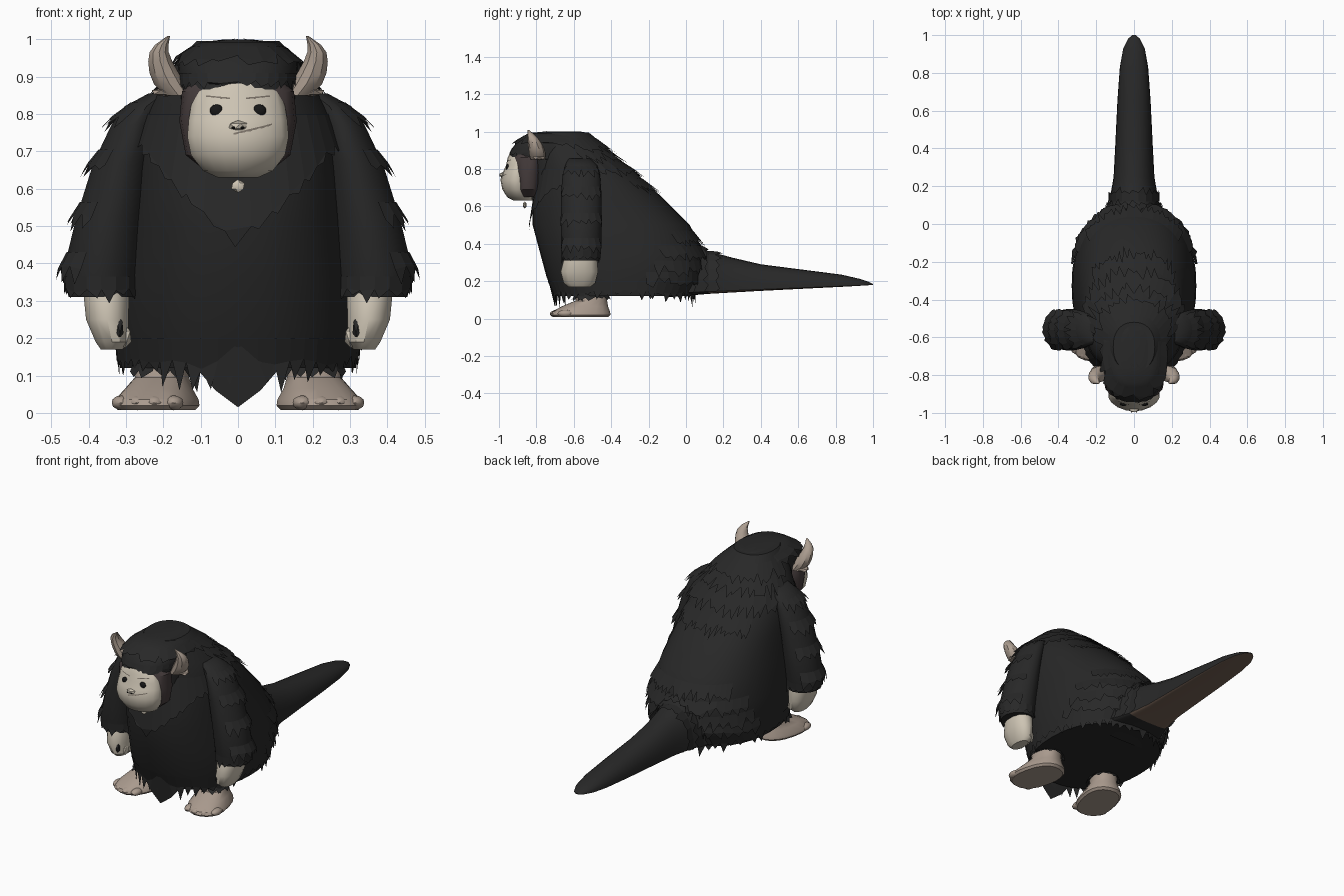
import bpy, bmesh, math, random
from mathutils import Vector, Matrix

random.seed(4)
if "Cube" in bpy.data.objects:
    bpy.data.objects.remove(bpy.data.objects["Cube"])


def material(name, *rgb):
    m = bpy.data.materials.new(name)
    m.use_nodes = True
    m.diffuse_color = (*rgb, 1)
    bsdf = m.node_tree.nodes["Principled BSDF"]
    bsdf.inputs["Base Color"].default_value = (*rgb, 1)
    bsdf.inputs["Roughness"].default_value = 0.9
    return m


FUR = material("black fur", .021, .021, .021)
CREAM = material("cream skin", .62, .56, .46)
FOOT = material("pinkish foot skin", .4, .325, .27)
HORN = material("horn beige", .42, .345, .285)
CHEEK = material("dark cheek", .06, .045, .045)
UNDER = material("brown tail underside", .17, .115, .085)
DARK = material("eye black", .008, .008, .008)
CREASE = material("mouth crease", .2, .17, .14)


def make(name, bm, mats, mirror=False, smooth=True):
    mesh = bpy.data.meshes.new(name)
    bm.to_mesh(mesh)
    bm.free()
    ob = bpy.data.objects.new(name, mesh)
    bpy.context.collection.objects.link(ob)
    for m in mats:
        mesh.materials.append(m)
    if smooth:
        bpy.ops.object.select_all(action='DESELECT')
        ob.select_set(True)
        bpy.context.view_layer.objects.active = ob
        bpy.ops.object.shade_smooth_by_angle(angle=math.radians(35))
    if mirror:
        ob.modifiers.new("Mirror", 'MIRROR').use_mirror_merge = False
    return ob


def surf(table, z, t, out=0, p=1):
    """Point on a stacked cross-section; t = 0 is the front, growing to the left.
    Table rows: height, centre x, centre y, half width, half depth."""
    z0 = min(max(z, table[0][0]), table[-1][0])
    for a, b in zip(table, table[1:]):
        if z0 <= b[0]:
            break
    f = (z0 - a[0]) / (b[0] - a[0])
    cx, cy, hx, hy = [u + (v - u) * f for u, v in zip(a[1:], b[1:])]
    s, c = math.sin(t), math.cos(t)
    sx, sy = math.copysign(abs(s) ** p, s), math.copysign(abs(c) ** p, c)
    return Vector((cx + (hx + out) * sx, cy - (hy + out) * sy, z))


def loft(name, table, mats, p=1, n=20, xf=None, mirror=False, smooth=True, rule=None):
    bm = bmesh.new()
    rings = []
    for row in table:
        pts = [surf(table, row[0], 2 * math.pi * i / n, 0, p) for i in range(n)]
        rings.append([bm.verts.new(xf(q) if xf else q) for q in pts])
    for a, b in zip(rings, rings[1:]):
        for i in range(n):
            j = (i + 1) % n
            bm.faces.new((a[i], a[j], b[j], b[i]))
    bm.faces.new(rings[0][::-1])
    bm.faces.new(rings[-1])
    bmesh.ops.recalc_face_normals(bm, faces=bm.faces)
    if rule:
        for f in bm.faces:
            f.material_index = rule(f)
    return make(name, bm, mats, mirror, smooth)


def fringe(name, fn, t0, t1, n, mirror=False, mat=FUR, rough=.2):
    """Jagged fur layer; fn(t, s) has s = 0 at the roots, 1 at the valleys, more at tips."""
    bm = bmesh.new()
    ts = [t0 + (t1 - t0) * i / n for i in range(n + 1)]
    top = [bm.verts.new(fn(t, 0)) for t in ts]
    low = [bm.verts.new(fn(t, 1 + random.uniform(-rough, rough))) for t in ts]
    for i in range(n):
        t = ts[i] + (ts[i + 1] - ts[i]) * random.uniform(.2, .8)
        tip = bm.verts.new(fn(t, 1 + random.uniform(.3, 1)))
        bm.faces.new((low[i], low[i + 1], top[i + 1], top[i]))
        bm.faces.new((low[i], tip, low[i + 1]))
    return make(name, bm, [mat], mirror, False)


def layer(table, z, drop, flare, p=1):
    return lambda t, s: surf(table, z - drop * s, t, .002 + flare * s, p)


def blob(name, loc, size, mat, mirror=False, sub=2, turn=0):
    bm = bmesh.new()
    m = Matrix.Translation(loc) @ Matrix.Rotation(turn, 4, 'Z') @ Matrix.Diagonal((*size, 1))
    bmesh.ops.create_icosphere(bm, subdivisions=sub, radius=1, matrix=m)
    return make(name, bm, [mat], mirror)


# Body: broad sloping mass of fur
BODY = [(.12, 0, -.33, .315, .37), (.22, 0, -.325, .33, .42), (.35, 0, -.34, .325, .44),
        (.5, 0, -.4, .3, .42), (.65, 0, -.475, .278, .345), (.8, 0, -.54, .255, .25),
        (.86, 0, -.58, .215, .21), (.95, 0, -.63, .155, .165), (.995, 0, -.65, .11, .13)]
PB = .88
loft("body", BODY, [FUR], PB, 36)


# Ragged hem, longest at the back and front
def hem(t, s):
    return surf(BODY, .2 - (.05 + .025 * math.cos(t) ** 2) * s, t, .003 + .003 * s, PB)


fringe("body_hem", hem, 0, 2 * math.pi, 48)
for k, (z, lo) in enumerate([(.965, 1.5), (.91, 1.6), (.84, 1.8), (.75, 2.3), (.47, 2.3),
                             (.39, 2.0), (.31, 1.9), (.25, 1.8)]):
    fringe(f"back_fur_{k}", layer(BODY, z, .045, .012, PB), lo, 2 * math.pi - lo, 18, rough=.45)

# Pointed front flap between the feet
bm = bmesh.new()
flap = [(-.12, -.69, .13), (-.06, -.7, .06), (0, -.71, .015), (.06, -.7, .06), (.12, -.69, .13), (0, -.735, .2)]
bm.faces.new([bm.verts.new(v) for v in flap])
make("front_flap", bm, [FUR], smooth=False)


# V-shaped chest collar
def collar(t, s):
    low = min(.455 + .29 * abs(math.sin(t)) ** PB, .72)
    z = .8 + (low - .8) * min(s, 1) - .02 * max(s - 1, 0)
    return surf(BODY, z, t, .004 + .018 * min(s, 1.2), PB)


fringe("chest_collar", collar, -1.4, 1.4, 17, rough=.06)
blob("chest_tuft", (0, -.862, .607), (.02, .012, .018), CREAM, sub=1)


# Tail: flat brown underside, rounded furry top
def tail_xf(q):
    c = .14 + .04 * q.z
    return Vector((q.x, q.z, c + (q.y - c) * (1 if q.y > c else .06)))


TAIL = [(y, 0, .14 + .04 * y, w, top - .14 - .04 * y) for y, w, top in
        [(-.1, .2, .5), (.03, .165, .42), (.12, .13, .36), (.25, .108, .325), (.4, .1, .29),
         (.65, .088, .258), (.83, .075, .235), (.93, .057, .212), (.98, .032, .195), (1, .01, .184)]]
loft("tail", TAIL, [FUR, UNDER], .9, 24, tail_xf,
     rule=lambda f: int(f.normal.z < -.5 and f.calc_center_median().y > .17))
for k, y in enumerate((.0, .06, .12)):
    fringe(f"tail_root_fur_{k}", lambda t, s, y=y: tail_xf(surf(TAIL, y + .04 * s, t, .004 + .008 * s, .9)),
           1.5, 2 * math.pi - 1.5, 11)

# Head with overhanging hair
HEAD = [(.6, 0, -.69, .12, .12), (.7, 0, -.69, .15, .13), (.85, 0, -.69, .16, .14),
        (.865, 0, -.74, .155, .205), (.91, 0, -.725, .162, .205), (.95, 0, -.71, .158, .19),
        (.975, 0, -.69, .135, .18), (.992, 0, -.68, .1, .16), (.999, 0, -.66, .04, .1)]
loft("head", HEAD, [FUR], .8, 28)
fringe("brow_hair", layer(HEAD, .91, .026, .003, .8), -1.5, 1.5, 14)
fringe("crown_hair", layer(HEAD, .98, .03, .012, .8), 0, 2 * math.pi, 20, rough=.4)
fringe("crown_tuft", lambda t, s: surf(HEAD, .975 + .015 * s, t, -.02, .8), -1.2, 1.2, 9)

# Face, cheeks, eyes, nose and mouth
CHEEKS = [(.65, 0, -.845, .09, .06), (.69, 0, -.845, .14, .07), (.78, 0, -.845, .157, .075),
          (.86, 0, -.85, .15, .08), (.89, 0, -.85, .12, .07)]
loft("cheeks", CHEEKS, [CHEEK], .8)
FACE = [(z, 0, (y - .82) / 2, w, (-.82 - y) / 2) for z, w, y in
        [(.63, .055, -.92), (.648, .095, -.955), (.69, .128, -.982), (.74, .138, -.992),
         (.785, .134, -.978), (.82, .128, -.962), (.86, .118, -.954), (.882, .085, -.943)]]
PF = 1.08
loft("face", FACE, [CREAM], PF, 18)
eye = surf(FACE, .808, .5, -.006, PF)
blob("eye", eye, (.02, .011, .018), DARK, True)
blob("nose", (0, -.98, .768), (.028, .019, .015), CREAM, sub=1)
blob("nostril", (.012, -.993, .763), (.006, .005, .004), DARK, True, 1)
fringe("mouth", lambda t, s: surf(FACE, .752 + .03 * t - .004 * s, t, .002, PF), -.1, .75, 6, mat=CREASE)
fringe("brow_line", lambda t, s: surf(FACE, .842 + .01 * t - .003 * s, t, .002, PF), .2, .8, 5, True, CREASE)

# Curved horns and small ears
HORNS = [(.85, .16, -.79, .038, .04), (.88, .183, -.795, .044, .044), (.91, .198, -.8, .041, .042),
         (.94, .208, -.81, .034, .036), (.965, .211, -.82, .027, .028), (.985, .204, -.83, .019, .018),
         (1.008, .186, -.842, .004, .004)]
loft("horn", HORNS, [HORN], 1, 10, mirror=True)
blob("ear", (.195, -.785, .858), (.04, .04, .012), HORN, True, 1)

# Arms with sloping shoulders, layered fur and ragged cuffs
ARM = [(.31, .365, -.56, .09, .095), (.38, .367, -.56, .102, .108), (.52, .343, -.56, .092, .11),
       (.67, .31, -.56, .078, .108), (.77, .278, -.56, .062, .1), (.82, .245, -.56, .06, .085),
       (.855, .2, -.57, .04, .06)]
PA = 1.05
loft("arm", ARM, [FUR], PA, 18, mirror=True)
for k, (z, drop) in enumerate([(.83, .04), (.705, .04), (.565, .04), (.43, .045)]):
    fringe(f"arm_fur_{k}", layer(ARM, z, drop, .013, PA), .5, math.pi - .5, 6, True)
fringe("cuff", layer(ARM, .365, .036, .005, PA), 0, 2 * math.pi, 15, True)

# Hands: loose fists with curled fingers and a dark hollow
HAND = [(.17, .338, -.57, .03, .06), (.19, .337, -.57, .045, .085), (.25, .35, -.57, .058, .1),
        (.31, .352, -.565, .062, .09), (.36, .355, -.56, .06, .08)]
loft("hand", HAND, [CREAM], .9, 14, mirror=True)
blob("fist_hollow", (.32, -.645, .228), (.015, .015, .034), FUR, True, 1)
for k in range(3):
    blob(f"finger_{k}", (.303, -.6 + .045 * k, .205), (.02, .024, .032), CREAM, True, 1)


# Legs and splayed feet
def splay(q):
    return Matrix.Rotation(math.radians(14), 3, 'Z') @ q + Vector((.218, -.565, 0))


LEG = [(.008, 0, 0, .098, .15), (.02, 0, 0, .108, .163), (.036, 0, .003, .105, .158),
       (.065, 0, .025, .085, .125), (.095, 0, .06, .07, .085), (.2, 0, .07, .07, .075)]
loft("leg_and_foot", LEG, [FOOT], .85, 20, splay, True)
for k in range(4):
    x = -.072 + .048 * k
    blob(f"toe_{k}", splay(Vector((x, -.12 + 4 * x * x, .027))), (.027, .044, .02), FOOT, True)
fringe("ankle_fur", lambda t, s: splay(surf(LEG, .14 - .025 * s, t, .006 + .01 * s)), 0, 2 * math.pi, 12, True)
